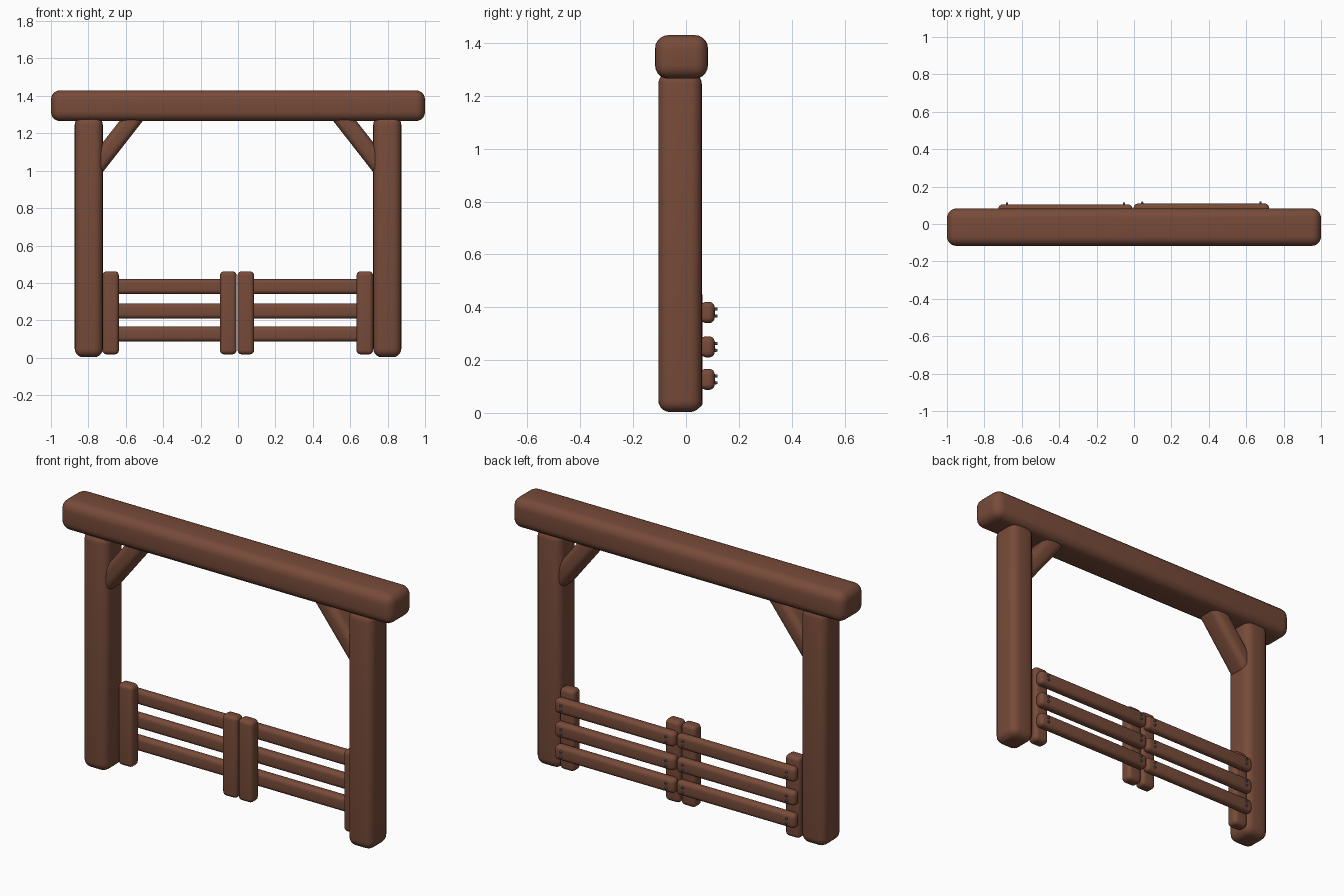
import bpy, bmesh, math
from mathutils import Matrix, Vector

if "Cube" in bpy.data.objects:
    bpy.data.objects.remove(bpy.data.objects["Cube"])


def material(name, rgb):
    m = bpy.data.materials.new(name)
    m.diffuse_color = (*rgb, 1)
    m.use_nodes = True
    m.node_tree.nodes["Principled BSDF"].inputs["Base Color"].default_value = m.diffuse_color
    return m


WOOD = material("brown_wood", (0.185, 0.070, 0.041))
STEEL = material("dark_steel", (0.10, 0.11, 0.12))


def finish(bm, name, mat):
    me = bpy.data.meshes.new(name)
    bm.to_mesh(me)
    bm.free()
    ob = bpy.data.objects.new(name, me)
    bpy.context.collection.objects.link(ob)
    me.materials.append(mat)
    bpy.ops.object.select_all(action='DESELECT')
    ob.select_set(True)
    bpy.context.view_layer.objects.active = ob
    bpy.ops.object.shade_smooth_by_angle(angle=math.radians(40))
    return ob


def timber(name, lo, hi, radius, turn=0.0):
    """Rounded timber between two corners, turned about y around its centre."""
    lo, hi = Vector(lo), Vector(hi)
    bm = bmesh.new()
    bmesh.ops.create_cube(bm, size=1)
    bmesh.ops.scale(bm, vec=hi - lo, verts=bm.verts)
    bmesh.ops.bevel(bm, geom=bm.edges[:], offset=radius, segments=5,
                    profile=0.5, affect='EDGES', clamp_overlap=True)
    bm.transform(Matrix.Translation((lo + hi) / 2) @ Matrix.Rotation(turn, 4, 'Y'))
    return finish(bm, name, WOOD)


# Top beam
timber("top_beam", (-1, -0.117, 1.265), (1, 0.083, 1.43), 0.05)

for side, label in ((-1, "left"), (1, "right")):
    # Main post
    cx = side * 0.798
    timber(label + "_post", (cx - 0.075, -0.105, 0.003), (cx + 0.075, 0.06, 1.29), 0.045)

    # Diagonal brace running from post into beam
    bx, bz, half = side * 0.646, 1.17, 0.21
    timber(label + "_brace", (bx - 0.049, -0.088, bz - half),
           (bx + 0.049, 0.044, bz + half), 0.035, -side * math.radians(38))

    # Gate uprights
    x0, x1 = (-0.725, -0.008) if side < 0 else (-0.002, 0.722)
    for end, a in (("first", x0), ("second", x1 - 0.088)):
        timber(f"{label}_gate_upright_{end}", (a, -0.005, 0.018), (a + 0.088, 0.063, 0.462), 0.022)

    # Gate rails with a pair of screws at each end
    back = 0.104 if side < 0 else 0.109
    for i, z in enumerate((0.127, 0.25, 0.38)):
        timber(f"{label}_gate_rail_{i + 1}", (x0, 0.055, z - 0.04), (x1, back, z + 0.04), 0.022)
    bm = bmesh.new()
    for z in (0.127, 0.25, 0.38):
        for x in (x0 + 0.046, x1 - 0.046):
            for dz in (-0.013, 0.013):
                bmesh.ops.create_cone(
                    bm, cap_ends=True, segments=10, radius1=0.007, radius2=0.005, depth=0.014,
                    matrix=Matrix.Translation((x, back + 0.003, z + dz))
                    @ Matrix.Rotation(-math.pi / 2, 4, 'X'))
    finish(bm, label + "_gate_screws", STEEL)
